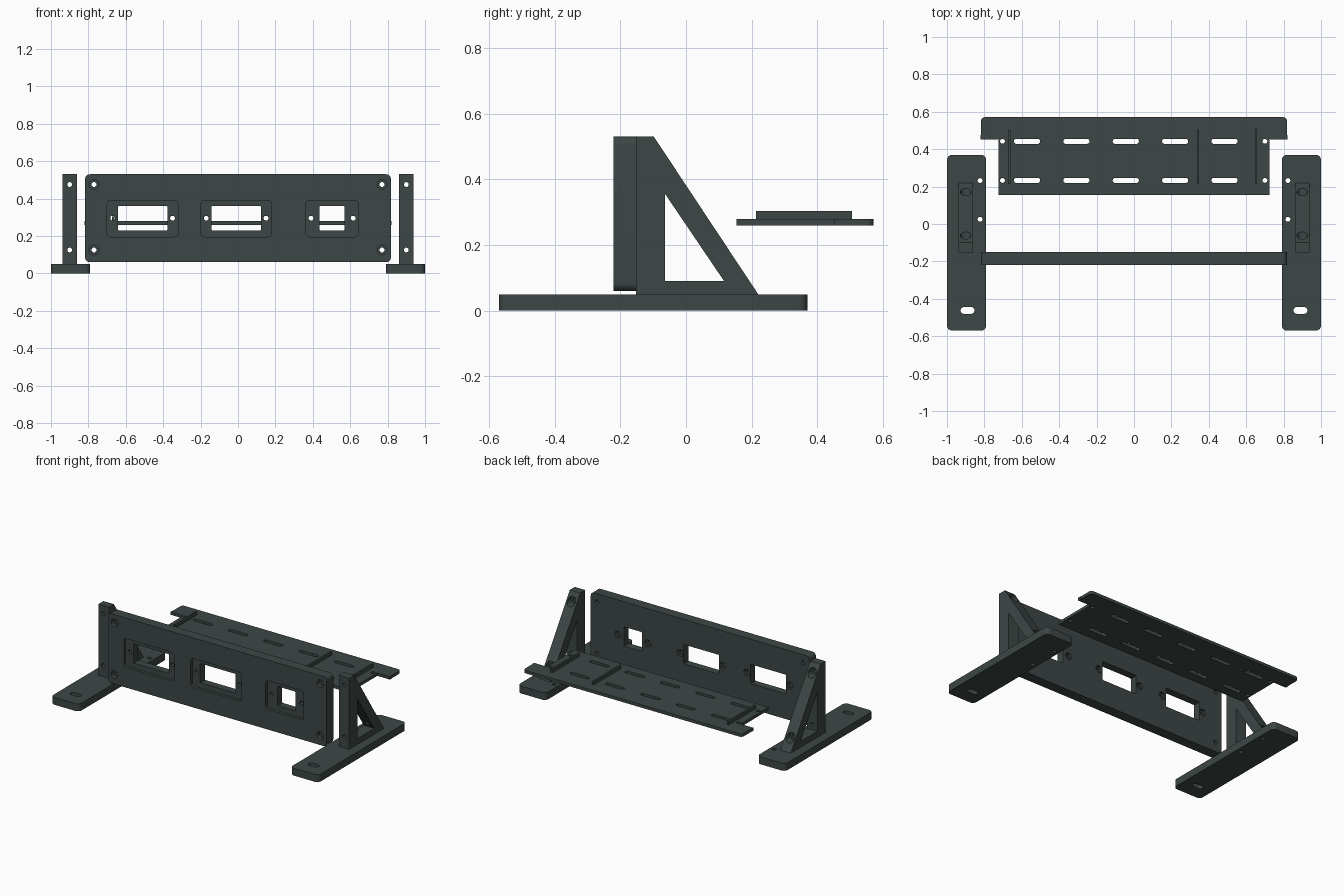
import bpy
import bmesh
from math import sin, cos, pi

if "Cube" in bpy.data.objects:
    bpy.data.objects.remove(bpy.data.objects["Cube"], do_unlink=True)

SLATE = (0.047, 0.063, 0.061, 1)
slate = bpy.data.materials.new("dark slate")
slate.use_nodes = True
slate.diffuse_color = SLATE
slate.node_tree.nodes["Principled BSDF"].inputs["Base Color"].default_value = SLATE


def rounded(cx, cy, w, h, r, steps=6):
    """Outline of a rectangle with round corners."""
    pts = []
    for i, (sx, sy) in enumerate(((1, 1), (-1, 1), (-1, -1), (1, -1))):
        for k in range(steps + 1):
            a = (i + k / steps) * pi / 2
            pts.append((cx + sx * (w / 2 - r) + r * cos(a),
                        cy + sy * (h / 2 - r) + r * sin(a)))
    return pts


def ring(cx, cy, r, sides=20):
    return [(cx + r * cos(2 * pi * k / sides), cy + r * sin(2 * pi * k / sides))
            for k in range(sides)]


def box(x0, x1, y0, y1):
    return [(x0, y0), (x1, y0), (x1, y1), (x0, y1)]


def prism(name, outline, axis, lo, hi):
    """Extrude an outline along one axis from lo to hi."""
    def place(p, d):
        return {"x": (d, *p), "y": (p[0], d, p[1]), "z": (*p, d)}[axis]
    bm = bmesh.new()
    a = [bm.verts.new(place(p, lo)) for p in outline]
    b = [bm.verts.new(place(p, hi)) for p in outline]
    bm.faces.new(a)
    bm.faces.new(b)
    for i in range(len(a)):
        j = (i + 1) % len(a)
        bm.faces.new((a[i], a[j], b[j], b[i]))
    bmesh.ops.remove_doubles(bm, verts=bm.verts, dist=1e-5)
    bmesh.ops.recalc_face_normals(bm, faces=bm.faces)
    mesh = bpy.data.meshes.new(name)
    bm.to_mesh(mesh)
    bm.free()
    mesh.materials.append(slate)
    ob = bpy.data.objects.new(name, mesh)
    bpy.context.collection.objects.link(ob)
    return ob


def combine(ob, cutters, operation="DIFFERENCE"):
    """Apply each helper solid to the part, then remove the helpers."""
    for c in cutters:
        c.hide_render = True
        mod = ob.modifiers.new("cut", "BOOLEAN")
        mod.operation = operation
        mod.solver = "EXACT"
        mod.object = c
    bpy.context.view_layer.update()
    graph = bpy.context.evaluated_depsgraph_get()
    mesh = bpy.data.meshes.new_from_object(ob.evaluated_get(graph))
    ob.modifiers.clear()
    ob.data = mesh
    mesh.materials.clear()
    mesh.materials.append(slate)
    for poly in mesh.polygons:
        poly.material_index = 0
    for c in cutters:
        bpy.data.objects.remove(c, do_unlink=True)


def smooth(ob):
    bpy.ops.object.select_all(action="DESELECT")
    ob.select_set(True)
    bpy.context.view_layer.objects.active = ob
    bpy.ops.object.shade_smooth_by_angle(angle=0.52)


HOLE, BORE = 0.013, 0.026

# Front panel with three recessed windows and bolt holes
panel = prism("front_panel", rounded(0, 0.295, 1.635, 0.47, 0.025), "y", -0.22, -0.15)
cuts = []
for cx, recess_w, window_w in ((-0.51, 0.38, 0.265), (-0.01, 0.38, 0.265), (0.503, 0.285, 0.135)):
    cuts.append(prism("recess", rounded(cx, 0.293, recess_w, 0.195, 0.022), "y", -0.3, -0.2))
    cuts.append(prism("window", rounded(cx, 0.295, window_w, 0.13, 0.004, 1), "y", -0.3, 0))
    for s in (-1, 1):
        x = cx + s * (recess_w / 2 - 0.03)
        cuts.append(prism("hole", ring(x, 0.295, HOLE), "y", -0.3, 0))
        cuts.append(prism("nut", ring(x, 0.295, BORE, 6), "y", -0.17, 0))
for x in (-0.77, 0.77):
    for z in (0.125, 0.475):
        cuts.append(prism("hole", ring(x, z, HOLE), "y", -0.3, 0))
        cuts.append(prism("bore", ring(x, z, BORE), "y", -0.3, -0.195))
combine(panel, cuts)
smooth(panel)

# Feet and triangular brackets on both sides
for side, s in (("left", 1), ("right", -1)):
    foot = prism(side + "_foot", rounded(s * 0.895, -0.1, 0.21, 0.94, 0.028), "z", 0, 0.05)
    cuts = [prism("slot", rounded(s * 0.89, -0.462, 0.075, 0.036, 0.018), "z", -0.1, 0.2)]
    for y in (0.025, 0.232):
        cuts.append(prism("hole", ring(s * 0.823, y, HOLE), "z", -0.1, 0.2))
    combine(foot, cuts)
    smooth(foot)

    bracket = prism(side + "_bracket", [(-0.152, 0.05), (0.22, 0.05), (-0.098, 0.53), (-0.152, 0.53)],
                    "x", s * 0.86, s * 0.938)
    cuts = [prism("opening", [(-0.064, 0.09), (0.116, 0.09), (-0.064, 0.356)], "x", s * 0.7, s * 1.1)]
    for z, seat in ((0.125, 0.135), (0.475, -0.1)):
        cuts.append(prism("hole", ring(s * 0.9, z, HOLE), "y", -0.3, 0.4))
        cuts.append(prism("bore", ring(s * 0.9, z, 0.029), "y", seat, 0.4))
    combine(bracket, cuts)
    smooth(bracket)

# Rear tray: slotted plate with a wider flange at the back
tray = prism("rear_tray", box(-0.725, 0.725, 0.154, 0.5), "z", 0.259, 0.279)
combine(tray, [prism("flange", rounded(0, 0.5125, 1.636, 0.117, 0.02), "z", 0.259, 0.279)], "UNION")
corners = [prism("corner", box(*sorted((s * 0.727, s * 0.82)), 0.452, 0.475), "z", 0.259, 0.279)
           for s in (-1, 1)]
combine(tray, corners, "UNION")
cuts = []
for y in (0.233, 0.442):
    for i in range(5):
        cuts.append(prism("slot", rounded(-0.572 + 0.264 * i, y, 0.14, 0.027, 0.0134), "z", 0.2, 0.4))
    for x in (-0.703, 0.7):
        cuts.append(prism("hole", ring(x, y, HOLE), "z", 0.2, 0.4))
combine(tray, cuts)
smooth(tray)

# Thin divider ribs on the tray
for name, x in (("right", -0.667), ("middle", 0.342), ("left", 0.652)):
    prism(name + "_tray_rib", box(x - 0.006, x + 0.006, 0.213, 0.506), "z", 0.278, 0.303)
